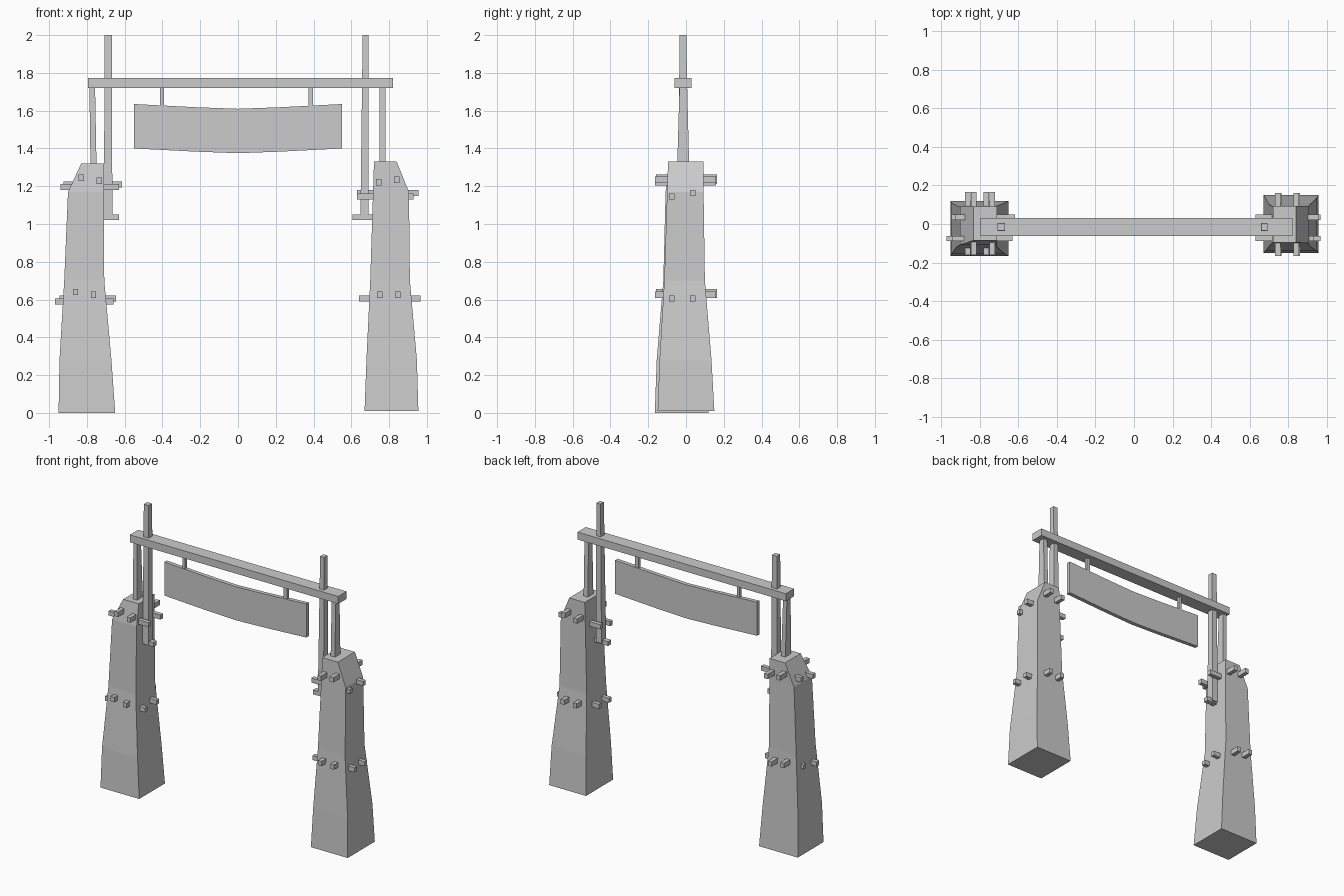
import bpy
import bmesh
from mathutils import Vector

if "Cube" in bpy.data.objects:
    bpy.data.objects.remove(bpy.data.objects["Cube"], do_unlink=True)

grey = bpy.data.materials.new("pale grey")
grey.use_nodes = True
grey.diffuse_color = (0.6, 0.6, 0.6, 1)
grey.node_tree.nodes["Principled BSDF"].inputs["Base Color"].default_value = (0.6, 0.6, 0.6, 1)


def finish(name, bm):
    bmesh.ops.recalc_face_normals(bm, faces=bm.faces)
    mesh = bpy.data.meshes.new(name)
    bm.to_mesh(mesh)
    bm.free()
    mesh.materials.append(grey)
    obj = bpy.data.objects.new(name, mesh)
    bpy.context.collection.objects.link(obj)
    return obj


def loft(name, levels):
    """Stack of rectangles (z, x0, x1, y0, y1) joined into a closed solid."""
    bm = bmesh.new()
    rings = []
    for z, x0, x1, y0, y1 in levels:
        corners = ((x0, y0), (x1, y0), (x1, y1), (x0, y1))
        rings.append([bm.verts.new((x, y, z)) for x, y in corners])
    for low, high in zip(rings, rings[1:]):
        for i in range(4):
            j = (i + 1) % 4
            bm.faces.new((low[i], low[j], high[j], high[i]))
    bm.faces.new(rings[0])
    bm.faces.new(rings[-1])
    return finish(name, bm)


def box(name, x0, x1, y0, y1, z0, z1):
    return loft(name, [(z0, x0, x1, y0, y1), (z1, x0, x1, y0, y1)])


# Tapered pillars, each with a chamfered outer shoulder
loft("right_pillar", [
    (0.0, -0.95, -0.65, -0.165, 0.12),
    (0.28, -0.945, -0.67, -0.155, 0.11),
    (0.70, -0.92, -0.708, -0.12, 0.095),
    (1.17, -0.90, -0.71, -0.108, 0.09),
    (1.32, -0.83, -0.71, -0.085, 0.09)])
loft("left_pillar", [
    (0.01, 0.67, 0.955, -0.15, 0.15),
    (0.28, 0.68, 0.947, -0.14, 0.135),
    (0.70, 0.70, 0.91, -0.115, 0.10),
    (1.17, 0.715, 0.905, -0.10, 0.093),
    (1.33, 0.72, 0.84, -0.095, 0.093)])


# Pegs that run through the pillars
def peg_y(name, x, z, y0=-0.16, y1=0.16):
    box(name, x - 0.014, x + 0.014, y0, y1, z - 0.017, z + 0.017)


def peg_x(name, y, z, x0, x1):
    box(name, x0, x1, y - 0.014, y + 0.014, z - 0.016, z + 0.016)


for x, z in ((-0.83, 1.245), (-0.735, 1.23), (-0.86, 0.64), (-0.765, 0.625)):
    peg_y("right_cross_peg", x, z, -0.16, 0.165)
for x, z in ((0.745, 1.22), (0.84, 1.235), (0.75, 0.625), (0.845, 0.625)):
    peg_y("left_cross_peg", x, z, -0.165, 0.16)
for y, z, x0, x1 in ((-0.075, 1.195, -0.94, -0.63), (0.035, 1.21, -0.925, -0.615),
                     (-0.075, 0.59, -0.97, -0.66), (0.035, 0.605, -0.945, -0.645)):
    peg_x("right_side_peg", y, z, x0, x1)
for y, z, x0, x1 in ((-0.075, 1.145, 0.63, 0.93), (0.035, 1.165, 0.63, 0.955),
                     (-0.075, 0.605, 0.64, 0.965), (0.035, 0.605, 0.64, 0.965)):
    peg_x("left_side_peg", y, z, x0, x1)

# Ledges that carry the tall posts
box("right_post_ledge", -0.75, -0.63, -0.035, 0.0, 1.02, 1.05)
box("left_post_ledge", 0.605, 0.75, -0.035, 0.0, 1.02, 1.05)

# Tall and short posts
loft("right_tall_post", [(1.03, -0.71, -0.665, -0.042, 0.01),
                         (2.0, -0.706, -0.668, -0.034, 0.003)])
loft("left_tall_post", [(1.03, 0.648, 0.692, -0.042, 0.01),
                        (2.0, 0.66, 0.692, -0.034, 0.003)])
loft("right_short_post", [(1.25, -0.78, -0.748, -0.048, 0.018),
                          (1.74, -0.787, -0.757, -0.034, 0.006)])
loft("left_short_post", [(1.25, 0.75, 0.782, -0.048, 0.018),
                         (1.74, 0.75, 0.782, -0.034, 0.006)])

# Top beam and sign hangers
box("beam", -0.795, 0.82, -0.062, 0.03, 1.72, 1.772)
box("right_hanger", -0.412, -0.392, -0.027, -0.005, 1.6, 1.73)
box("left_hanger", 0.372, 0.398, -0.027, -0.005, 1.6, 1.73)

# Sagging sign board
bm = bmesh.new()
half = [(-0.55, 0.0), (-0.22, -0.017), (0.0, -0.025), (0.22, -0.017), (0.55, 0.0)]
outline = [(x, 1.635 + s) for x, s in half] + [(x, 1.4 + s) for x, s in reversed(half)]
face = bm.faces.new([bm.verts.new((x, -0.03, z)) for x, z in outline])
side = bmesh.ops.extrude_face_region(bm, geom=[face])["geom"]
bmesh.ops.translate(bm, vec=Vector((0, 0.028, 0)),
                    verts=[v for v in side if isinstance(v, bmesh.types.BMVert)])
finish("sign_board", bm)
